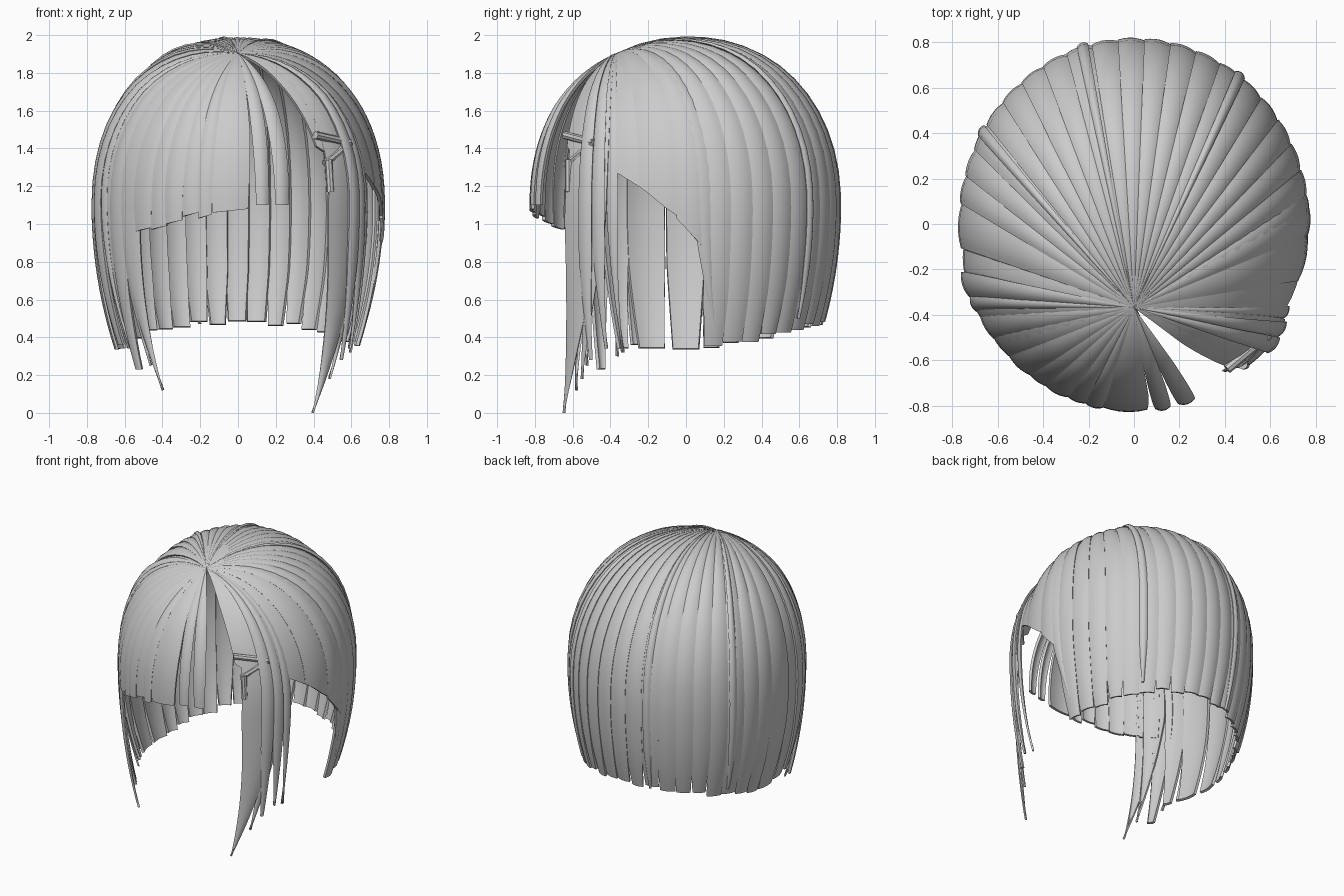
import bpy
import math
from mathutils import Vector

cube = bpy.data.objects.get("Cube")
if cube:
    bpy.data.objects.remove(cube)

hair = bpy.data.materials.new("hair_grey")
hair.use_nodes = True
GREY = (0.6, 0.6, 0.6, 1)
hair.diffuse_color = GREY
hair.node_tree.nodes["Principled BSDF"].inputs["Base Color"].default_value = GREY

RX, RY, RZ, MID = 0.765, 0.81, 0.884, 1.1    # dome radii and widest height
FULL = 2.15                                  # roundness of the dome profile
CROWN = Vector((0.0, -0.455))                # parting point, in dome units
parts = []


def add_object(name, verts, faces):
    mesh = bpy.data.meshes.new(name)
    mesh.from_pydata(verts, [], faces)
    mesh.materials.append(hair)
    obj = bpy.data.objects.new(name, mesh)
    bpy.context.collection.objects.link(obj)
    parts.append(obj)
    return obj


def dome_point(angle, s, swell, shrink):
    """Point on a hair path: s 0..1 runs crown to widest ring, beyond 1 hangs down."""
    rim = Vector((math.cos(angle), math.sin(angle)))
    if s < 1:
        q = CROWN.lerp(rim, math.sin(s * math.pi / 2))
        z = MID + RZ * max(0, 1 - q.length ** FULL) ** (1 / FULL) * (1 + swell)
    else:
        drop = (s - 1) * 0.9
        q = rim * (1 - shrink * drop * drop)
        z = MID - drop
    return (q.x * RX * (1 + swell), q.y * RY * (1 + swell), z)


def path_end(z):
    if z < MID:
        return 1 + (MID - z) / 0.9
    return math.acos((z - MID) / RZ) / (math.pi / 2)


def strand(name, angle, half, end, end2=None, tip=0.8, taper=0.3, drift=0, lift=0.0,
           bulge=0.014, tilt=0.0, shrink=0.27, rows=26, cols=6, thick=0.018):
    """Ribbon of hair laid on the dome; angles in degrees, end heights in z."""
    end2 = end if end2 is None else end2
    verts, faces = [], []
    for i in range(rows + 1):
        g = i / rows
        for j in range(cols + 1):
            u = 2 * j / cols - 1
            last = path_end(end + (end2 - end) * (u + 1) / 2)
            s = 0.004 + (last - 0.004) * g
            near_tip = max(0, 1 - (last - s) / taper)
            width = half * (1 + (tip - 1) * near_tip)
            a = math.radians(angle + drift * g ** 3 + u * width)
            swell = (lift + bulge * (1 - u * u) + tilt * u) * min(1, s * 2)
            verts.append(dome_point(a, s, swell, shrink))
    n = cols + 1
    for i in range(rows):
        for j in range(cols):
            k = i * n + j
            faces.append((k, k + n, k + n + 1, k + 1))
    obj = add_object(name, verts, faces)
    mod = obj.modifiers.new("thickness", "SOLIDIFY")
    mod.thickness = thick
    mod.offset = -1


# Blunt bob around the back, each strand shingled over the next
for i in range(19):
    a = 12 + i * 8.7
    end = 0.34 + 0.14 * max(0, math.sin(math.radians(a))) ** 1.5
    strand(f"back_strand_{i + 1}", a, 5, end + 0.012 * math.sin(i * 2.4),
           tilt=0.007, tip=0.8 + 0.08 * math.sin(i * 1.7))
strand("right_strand_rear", 180, 7.5, 0.335, tilt=0.006, tip=0.8, taper=0.5)
strand("right_strand_front", 195.5, 7.5, 0.34, tilt=0.006, tip=0.8, taper=0.5)

# Slim raised strands over the back
for i, a in enumerate((53, 107, 150)):
    strand(f"raised_strand_{i + 1}", a, 1.9, 0.5 - 0.03 * i, lift=0.018, tip=0.4)

# Left side swept back, open below
strand("tucked_side_front", -27, 11, 1.36, 1.17, tip=1, lift=-0.005, bulge=0.008)
strand("tucked_side_middle", -10, 8, 1.19, 1.03, tip=1, bulge=0.01)
strand("tucked_side_back", 2, 5.5, 1.03, 0.86, tip=1, lift=0.004)
strand("tucked_side_tail", 4.5, 4.5, 0.42, tip=0.1, taper=0.85, drift=8)

# Fringe
FRINGE = ((221, 6, 0.93), (229.5, 5, 0.96), (237, 4.5, 0.97), (244, 4.4, 1.0),
          (251, 4, 1.04), (257, 3.2, 1.03), (267, 8.5, 1.06))
for i, (a, half, end) in enumerate(FRINGE):
    strand(f"fringe_{i + 1}", a, half, end, end + 0.02, tip=0.82, taper=0.36,
           lift=0.014 + 0.004 * (i % 2), bulge=0.01)
strand("fringe_split_inner", 279.5, 4, 1.1, tip=0.6, taper=0.6, lift=0.016)
strand("fringe_split_outer", 287.5, 4.2, 1.1, tip=0.65, taper=0.6, lift=0.014)

# Left face lock, with finer strands beside it
strand("left_lock_root", -44, 13, 1.45, 1.2, tip=0.75, taper=0.4, shrink=0.05)
strand("left_lock", -40, 10, 0.0, tip=0.02, taper=1.15, drift=-17, shrink=0.05,
       lift=0.01, thick=0.01)
strand("left_lock_rear", -35, 5.5, 0.18, tip=0.04, taper=0.9, drift=-12, shrink=0.1,
       lift=0.015, thick=0.012)
strand("left_lock_ridge", -39, 3, 0.28, tip=0.3, taper=0.6, drift=-2, shrink=0.14, lift=0.045)
strand("left_lock_ridge_rear", -34, 2.8, 0.34, tip=0.2, taper=0.6, shrink=0.16, lift=0.03)
strand("left_lock_wisp", -29, 2.4, 0.32, tip=0.05, taper=0.8, drift=1, shrink=0.2, thick=0.012)

# Right face locks
strand("right_swoop", 198, 4, 0.36, tip=0.6, taper=0.5, drift=4, lift=0.03)
strand("right_side", 207, 5.5, 0.34, tip=0.5, taper=0.6, drift=2, lift=0.01)
strand("right_lock_blunt", 213, 5, 0.23, tip=0.45, taper=0.8, drift=6, shrink=0.17, lift=0.016)
strand("right_lock_inner", 217, 5.5, 0.25, tip=0.05, taper=0.9, drift=10, shrink=0.16, thick=0.012)
strand("right_lock_point", 219, 6.5, 0.12, tip=0.02, taper=1.0, drift=15, shrink=0.13,
       lift=0.01, thick=0.01)
strand("right_lock_wisp", 204, 2.5, 0.3, tip=0.05, taper=0.8, drift=8, lift=0.025, thick=0.012)


# Bent hair clip on the left lock
def bar(name, start, stop, radius=0.021):
    start, stop = Vector(start), Vector(stop)
    axis = stop - start
    bpy.ops.mesh.primitive_cylinder_add(vertices=8, radius=radius, depth=axis.length,
                                        location=(start + stop) / 2)
    obj = bpy.context.object
    obj.name = name
    obj.rotation_euler = axis.to_track_quat("Z", "Y").to_euler()
    obj.data.materials.append(hair)
    parts.append(obj)


bar("clip_upper_bar", (0.41, -0.64, 1.47), (0.59, -0.49, 1.43))
bar("clip_middle_bar", (0.59, -0.49, 1.43), (0.46, -0.62, 1.32))
bar("clip_lower_bar", (0.48, -0.62, 1.34), (0.49, -0.62, 1.17))

# Freeze thickness, then smooth with crisp edges
bpy.ops.object.select_all(action="DESELECT")
for obj in parts:
    obj.select_set(True)
bpy.context.view_layer.objects.active = parts[0]
bpy.ops.object.convert(target="MESH")
bpy.ops.object.shade_smooth_by_angle(angle=math.radians(40))
